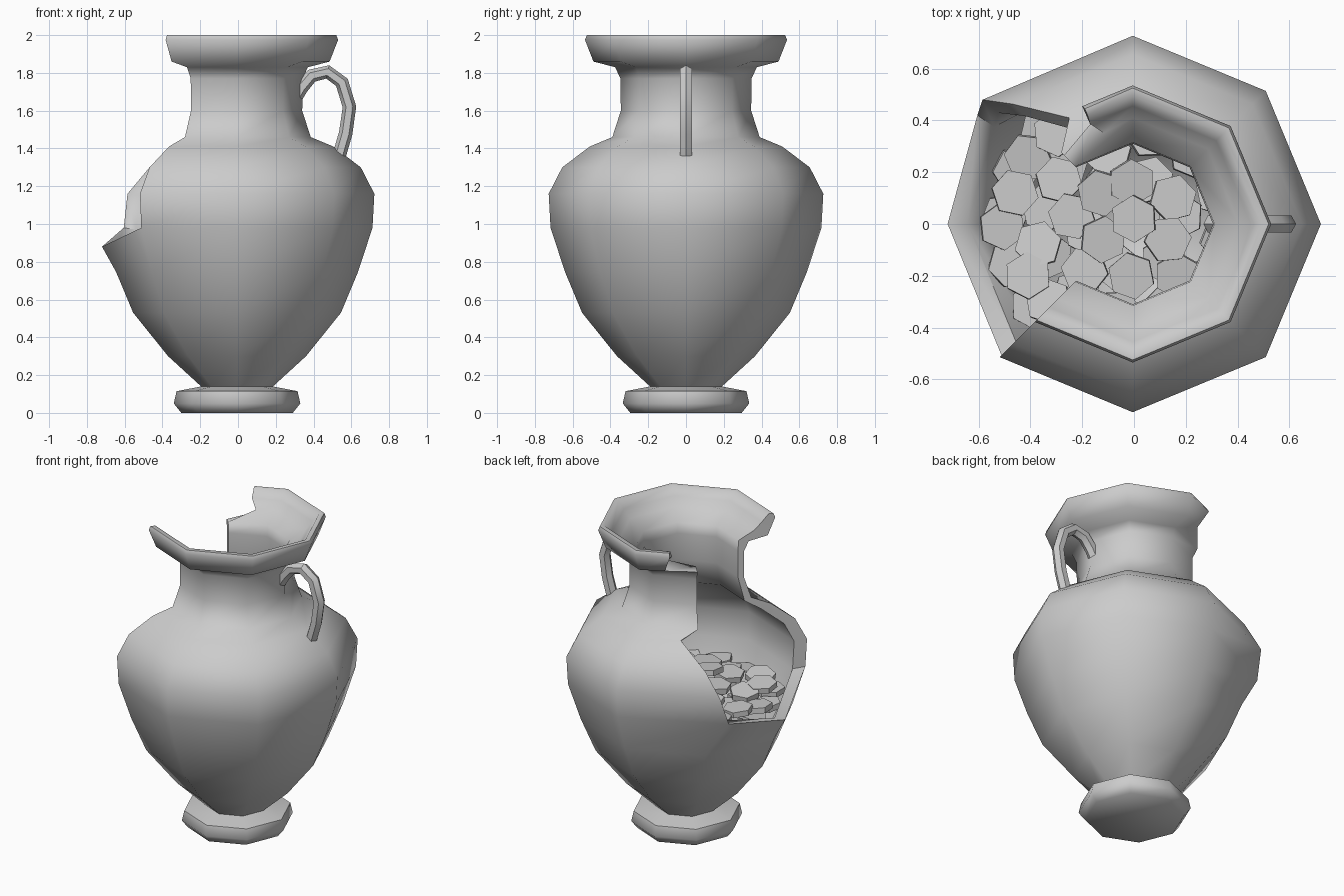
import bpy, bmesh, math, random
from mathutils import Matrix, Vector

if "Cube" in bpy.data.objects:
    bpy.data.objects.remove(bpy.data.objects["Cube"])

AXIS_X = -0.005
SIDES = 8

# Outer profile (radius, z) from the base to the rim
outer = [(.295, 0), (.335, .05), (.32, .115), (.19, .14), (.365, .30), (.55, .53),
         (.64, .745), (.717, .98), (.727, 1.16), (.655, 1.30), (.51, 1.41), (.39, 1.46),
         (.345, 1.6), (.347, 1.77), (.375, 1.83), (.49, 1.86), (.535, 1.975), (.525, 2.0)]
# Inner profile, paired with the outer one from FLOOR upwards
FLOOR = 3
inner = [(.12, .18), (.29, .33), (.475, .55), (.565, .75), (.64, .97), (.65, 1.15),
         (.59, 1.27), (.45, 1.38), (.35, 1.44), (.31, 1.6), (.31, 1.77), (.315, 1.84),
         (.41, 1.90), (.455, 1.95), (.495, 2.0)]
# Jagged corners of the break: (ring, column) -> position
jagged = {(7, 4): (-.72, 0, .88), (7, 3): (-.605, .42, .98), (8, 3): (-.585, .48, 1.16),
          (10, 3): (-.25, .41, 1.43), (15, 3): (-.14, .42, 1.86),
          (16, 3): (-.20, .455, 1.975), (17, 3): (-.19, .445, 2.0)}


def finish(name, bm, angle):
    bmesh.ops.recalc_face_normals(bm, faces=bm.faces[:])
    me = bpy.data.meshes.new(name)
    bm.to_mesh(me)
    bm.free()
    ob = bpy.data.objects.new(name, me)
    bpy.context.collection.objects.link(ob)
    bpy.ops.object.select_all(action='DESELECT')
    ob.select_set(True)
    bpy.context.view_layer.objects.active = ob
    bpy.ops.object.shade_smooth_by_angle(angle=math.radians(angle))
    return ob


def ring_point(i, j, inside):
    r, z = outer[i]
    a = 2 * math.pi * j / SIDES
    p = Vector((r * math.cos(a) + AXIS_X, r * math.sin(a), z))
    if (i, j) in jagged:
        p = Vector(jagged[i, j])
    if inside:
        ri, zi = inner[i - FLOOR]
        p = Vector((p.x * ri / r, p.y * ri / r, p.z + zi - z))
    return p


# Broken vase: outer and inner wall, joined along the rim and the break
bm = bmesh.new()
rings = len(outer)
out_v = {(i, j): bm.verts.new(ring_point(i, j, False))
         for i in range(rings) for j in range(SIDES)}
in_v = {(i, j): bm.verts.new(ring_point(i, j, True))
        for i in range(FLOOR, rings) for j in range(SIDES)}
edges = set()
for i in range(rings - 1):
    for j in range(SIDES):
        if i >= 7 and j in (3, 4):      # missing shards
            continue
        k = (j + 1) % SIDES
        cell = [(i, j), (i, k), (i + 1, k), (i + 1, j)]
        bm.faces.new([out_v[c] for c in cell])
        if i >= FLOOR:
            bm.faces.new([in_v[c] for c in reversed(cell)])
        edges.update(zip(cell, cell[1:] + cell[:1]))
for a, b in edges:
    if (b, a) not in edges and a[0] + b[0] > 0:
        bm.faces.new([out_v[b], out_v[a], in_v[a], in_v[b]])
bm.faces.new([out_v[0, j] for j in range(SIDES)])
bm.faces.new([in_v[FLOOR, j] for j in range(SIDES)])
bmesh.ops.delete(bm, geom=[v for v in bm.verts if not v.link_faces], context='VERTS')
finish("broken_vase", bm, 60)

# Handle: six-sided tube along an arch
path = [(.30, 1.66), (.335, 1.72), (.39, 1.785), (.475, 1.805), (.55, 1.75),
        (.59, 1.62), (.57, 1.48), (.535, 1.36)]
bm = bmesh.new()
loops = []
for n, (x, z) in enumerate(path):
    x0, z0 = path[max(n - 1, 0)]
    x1, z1 = path[min(n + 1, len(path) - 1)]
    t = Vector((x1 - x0, 0, z1 - z0)).normalized()
    side = Vector((-t.z, 0, t.x))
    loop = []
    for k in range(6):
        a = math.pi * k / 3 + math.pi / 6
        off = side * (.036 * math.sin(a)) + Vector((0, .038 * math.cos(a), 0))
        loop.append(bm.verts.new(Vector((x, 0, z)) + off))
    loops.append(loop)
for la, lb in zip(loops, loops[1:]):
    for k in range(6):
        m = (k + 1) % 6
        bm.faces.new([la[k], la[m], lb[m], lb[k]])
bm.faces.new(loops[0])
bm.faces.new(loops[-1])
finish("handle", bm, 40)

# Heap of hexagonal coins inside the vase
rng = random.Random(4)
spots = [(-.41, .26), (-.29, .17), (-.46, .12), (-.51, -.01), (-.37, -.08), (-.24, .03),
         (-.41, -.20), (-.12, -.06), (-.01, .16), (.15, .10), (.13, -.06), (-.01, -.20),
         (-.19, -.18), (.17, -.20), (-.10, .27), (-.30, .35), (-.13, .12), (-.33, -.30),
         (0, .02)]
coins = [(x, y, .91 + .14 * (1 - math.hypot(x, y) / .55) + rng.uniform(-.02, .02))
         for x, y in spots]
# Lower layer and the part hidden under the shoulder
for count, radius in ((6, .18), (12, .35), (17, .5)):
    for k in range(count):
        a = 2 * math.pi * k / count + radius
        coins.append((radius * math.cos(a), radius * math.sin(a),
                      .86 + .10 * (1 - radius / .5) + rng.uniform(-.015, .015)))
bm = bmesh.new()
for x, y, z in coins:
    rot = (Matrix.Rotation(rng.uniform(-.15, .15), 4, 'X')
           @ Matrix.Rotation(rng.uniform(-.15, .15), 4, 'Y')
           @ Matrix.Rotation(rng.uniform(0, 1), 4, 'Z'))
    bmesh.ops.create_cone(bm, cap_ends=True, segments=6, radius1=.092, radius2=.092,
                          depth=.035, matrix=Matrix.Translation((x, y, z)) @ rot)
finish("coins", bm, 30)
